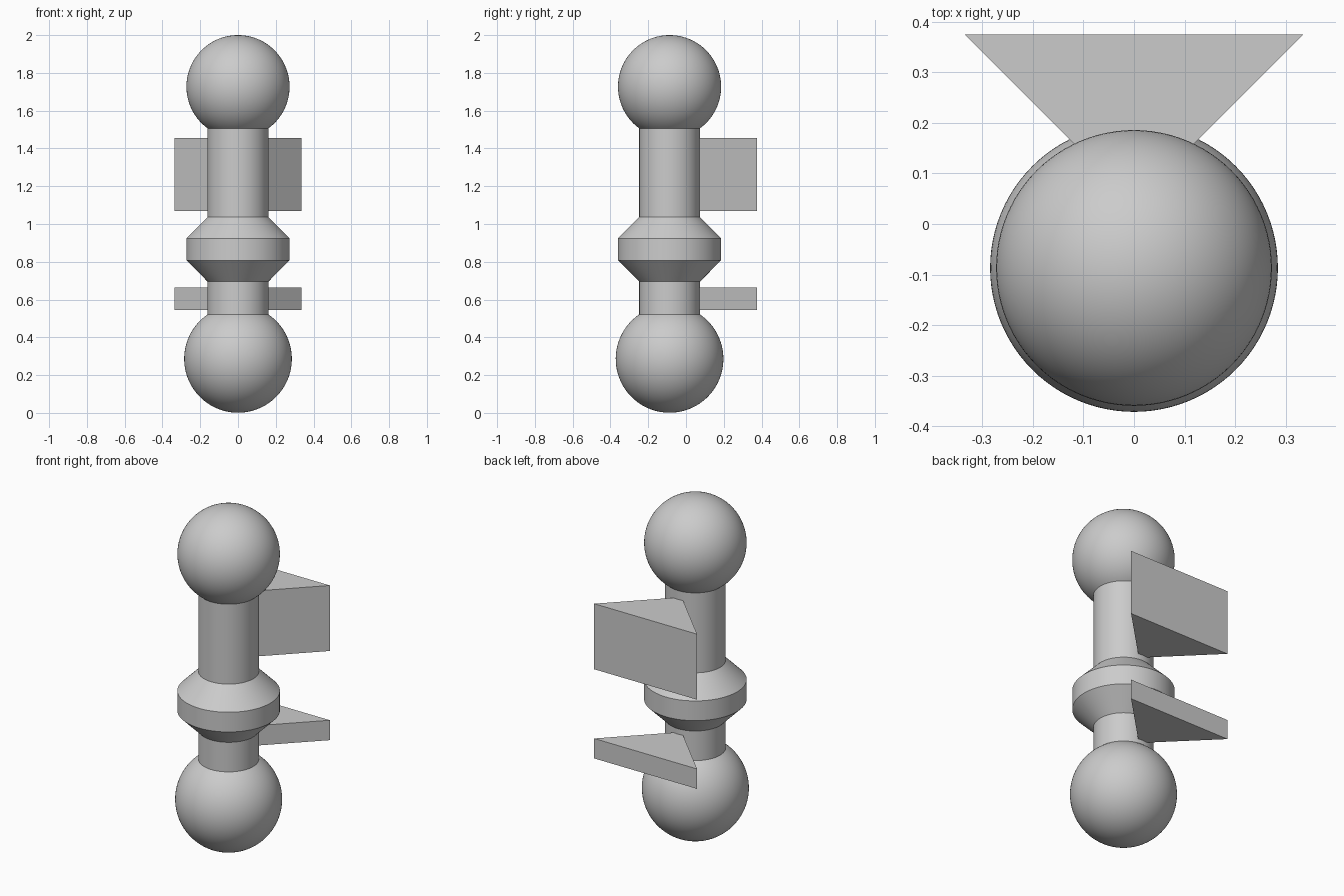
import bpy, bmesh
from math import sin, cos, pi, asin, radians

cube = bpy.data.objects.get("Cube")
if cube:
    bpy.data.objects.remove(cube, do_unlink=True)

grey = bpy.data.materials.new("plain grey")
grey.use_nodes = True
grey.diffuse_color = (0.6, 0.6, 0.6, 1)
grey.node_tree.nodes["Principled BSDF"].inputs["Base Color"].default_value = (0.6, 0.6, 0.6, 1)

AXIS_Y = -0.087
SHAFT_R = 0.161
SEGMENTS = 96


def finish(name, bm, smooth):
    bmesh.ops.remove_doubles(bm, verts=bm.verts, dist=1e-5)
    bmesh.ops.recalc_face_normals(bm, faces=bm.faces)
    mesh = bpy.data.meshes.new(name)
    bm.to_mesh(mesh)
    bm.free()
    mesh.materials.append(grey)
    obj = bpy.data.objects.new(name, mesh)
    bpy.context.collection.objects.link(obj)
    if smooth:
        bpy.ops.object.select_all(action="DESELECT")
        obj.select_set(True)
        bpy.context.view_layer.objects.active = obj
        bpy.ops.object.shade_smooth_by_angle(angle=radians(25))
    return obj


def lathe(name, profile):
    """Revolve (radius, z) points about the upright axis."""
    bm = bmesh.new()
    verts = [bm.verts.new((r, 0, z)) for r, z in profile]
    edges = [bm.edges.new(pair) for pair in zip(verts, verts[1:])]
    bmesh.ops.spin(bm, geom=verts + edges, axis=(0, 0, 1), cent=(0, 0, 0),
                   angle=2 * pi, steps=SEGMENTS, use_merge=True)
    obj = finish(name, bm, True)
    obj.location.y = AXIS_Y


def ball(name, radius, z, up):
    """Sphere open only where the shaft joins it; up is the pole direction."""
    end = pi - asin(SHAFT_R / radius)
    steps = 48
    lathe(name, [(radius * sin(end * i / steps), z + up * radius * cos(end * i / steps))
                 for i in range(steps + 1)])
    return z + up * radius * cos(end)


def fin(name, bottom, top):
    """Wedge plate widening towards the back, rooted inside the shaft."""
    root_y, back_y, apex_y = 0.06, 0.375, 0.04
    outline = [(s * (y - apex_y), y) for s, y in
               ((-1, root_y), (1, root_y), (1, back_y), (-1, back_y))]
    bm = bmesh.new()
    base = bm.faces.new([bm.verts.new((x, y, bottom)) for x, y in outline])
    grown = bmesh.ops.extrude_face_region(bm, geom=[base], use_keep_orig=True)
    lifted = [g for g in grown["geom"] if isinstance(g, bmesh.types.BMVert)]
    bmesh.ops.translate(bm, verts=lifted, vec=(0, 0, top - bottom))
    finish(name, bm, False)


# End balls
low_joint = ball("lower_ball", 0.285, 0.286, -1)
high_joint = ball("upper_ball", 0.273, 1.727, 1)

# Shaft with its bevelled collar
COLLAR_R = 0.273
lathe("shaft_with_collar", [(SHAFT_R, low_joint), (SHAFT_R, 0.695), (COLLAR_R, 0.808),
                            (COLLAR_R, 0.924), (SHAFT_R, 1.037), (SHAFT_R, high_joint)])

# Rear fins
fin("lower_fin", 0.546, 0.663)
fin("upper_fin", 1.07, 1.455)
